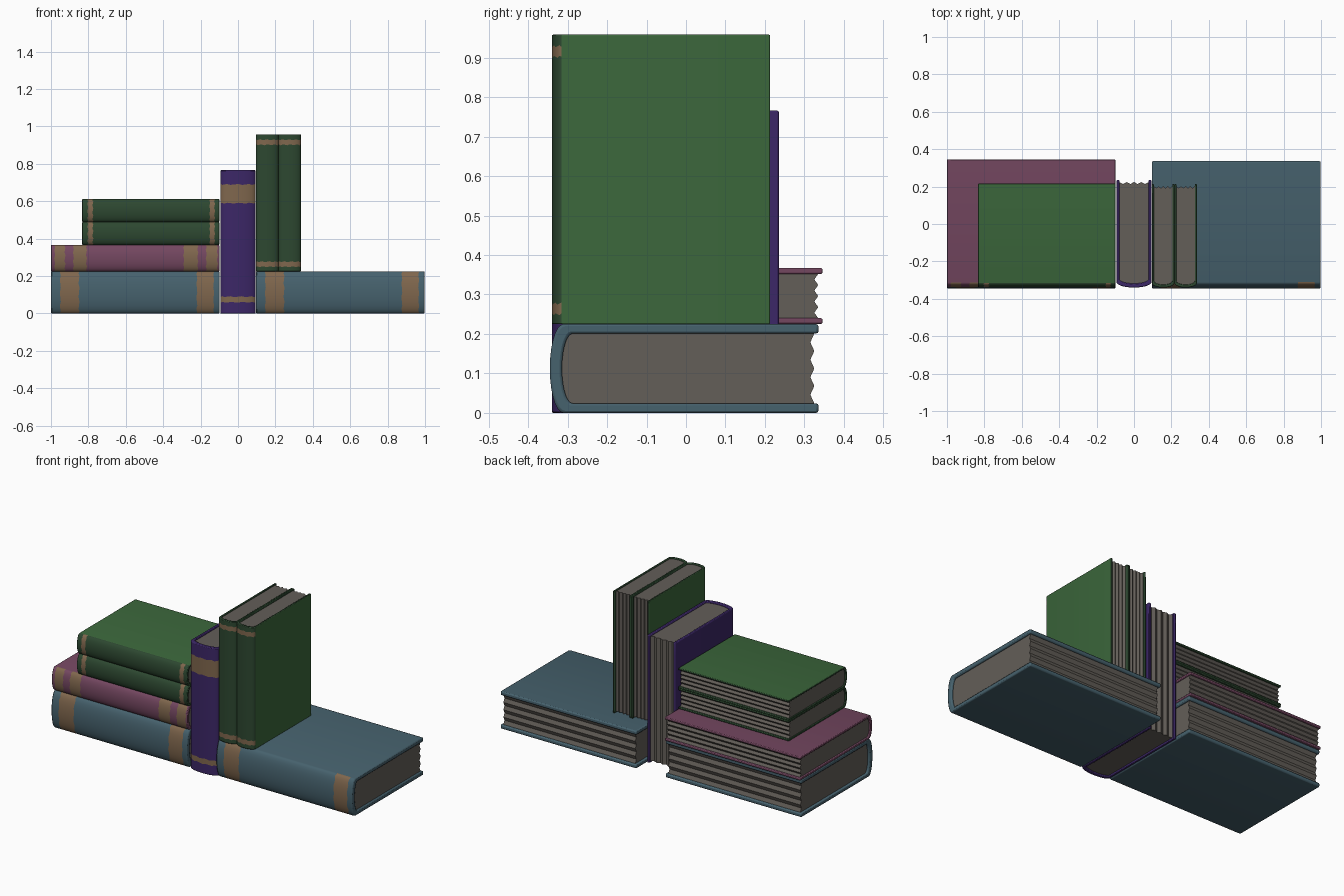
import bpy, bmesh, math

if "Cube" in bpy.data.objects:
    bpy.data.objects.remove(bpy.data.objects["Cube"])


def material(name, r, g, b):
    m = bpy.data.materials.new(name)
    m.diffuse_color = (r, g, b, 1)
    m.use_nodes = True
    m.node_tree.nodes["Principled BSDF"].inputs["Base Color"].default_value = m.diffuse_color
    return m


BLUE = material("blue cloth", 0.062, 0.122, 0.155)
PINK = material("plum cloth", 0.175, 0.063, 0.118)
GREEN = material("green board", 0.044, 0.135, 0.044)
DARK = material("dark green spine", 0.026, 0.064, 0.030)
PURPLE = material("purple cloth", 0.045, 0.020, 0.135)
TAN = material("tan band", 0.215, 0.135, 0.075)
PAPER = material("paper", 0.125, 0.112, 0.098)

ARC = 14  # segments round the spine


def loft(name, rings, place, mats, pick):
    """Skin closed rings of (u, v, w) points; caps are quads between mirrored points."""
    bm = bmesh.new()
    vs = [[bm.verts.new(place(*p)) for p in r] for r in rings]
    n = len(rings[0])
    for s in range(len(vs) - 1):
        for k in range(n):
            j = (k + 1) % n
            f = bm.faces.new((vs[s][k], vs[s][j], vs[s + 1][j], vs[s + 1][k]))
            f.material_index = pick(s, k)
    for ring in (vs[0], vs[-1]):
        if name.endswith("pages"):
            bm.faces.new(ring)
        else:
            for k in range(n // 2 - 1):
                f = bm.faces.new((ring[k], ring[k + 1], ring[n - 2 - k], ring[n - 1 - k]))
                f.material_index = pick(-1, -1)
    bmesh.ops.recalc_face_normals(bm, faces=bm.faces)
    me = bpy.data.meshes.new(name)
    bm.to_mesh(me)
    bm.free()
    for m in mats:
        me.materials.append(m)
    ob = bpy.data.objects.new(name, me)
    bpy.context.collection.objects.link(ob)
    bpy.ops.object.select_all(action='DESELECT')
    ob.select_set(True)
    bpy.context.view_layer.objects.active = ob
    bpy.ops.object.shade_smooth_by_angle(angle=math.radians(35))
    return ob


def book(name, x0, z0, length, thick, back, fore, board, bulge, bands,
         upright, spine_mat, board_mat):
    """u runs along the spine, v from spine to fore edge, w through the thickness."""
    if upright:
        place = lambda u, v, w: (x0 + w, v, z0 + u)
    else:
        place = lambda u, v, w: (x0 + u, v, z0 + w)
    root = back + bulge
    mid = thick / 2

    def arc(start, depth, half):
        pts = []
        for i in range(ARC + 1):
            t = math.pi * (i / ARC - 0.5)
            pts.append((start - depth * math.cos(t), mid + half * math.sin(t)))
        return pts

    # wrap-round cover: board, curved spine, board
    outer = [(fore, 0)] + arc(root, bulge, mid) + [(fore, thick)]
    inner = [(fore, board)] + arc(root + board, bulge * 0.8, mid - board) + [(fore, thick - board)]
    profile = outer + inner[::-1]
    cuts = [0] + [c for b in bands for c in b] + [length]
    rings = []
    for s, u in enumerate(cuts):
        edge = s in (0, len(cuts) - 1)
        rings.append([(u + (0 if edge else 0.003 * math.sin(k * 2.1 + s)), v, w)
                      for k, (v, w) in enumerate(profile)])

    def pick(s, k):
        if 1 <= k <= ARC:                      # spine: odd strips are bands
            return 1 if s % 2 == 1 else 0
        return 2 if k in (0, ARC + 1) else 0   # outer board faces

    cover = loft(name + "_cover", rings, place, [spine_mat, TAN, board_mat], pick)
    bev = cover.modifiers.new("soft edges", 'BEVEL')
    bev.width = board * 0.28
    bev.segments = 2
    bev.limit_method = 'ANGLE'
    bev.angle_limit = math.radians(50)

    # page block with a rippled fore edge
    gap = board * 0.9
    page = arc(root + board, bulge * 0.8, mid - board)
    steps = 16
    for i in range(steps + 1):
        w = thick - board - (thick - 2 * board) * i / steps
        page.append((fore - 0.016 + 0.005 * math.cos(i * math.pi / 2), w))
    ends = [[(u, v, w) for v, w in page] for u in (gap * 0.6, length - gap * 0.6)]
    loft(name + "_pages", ends, place, [PAPER], lambda s, k: 0)


# lying books
wide = [(0.05, 0.15), (0.78, 0.87)]
for side, x in (("left", -1.0), ("right", 0.096)):
    book("blue_book_" + side, x, 0, 0.902, 0.225, -0.345, 0.336, 0.024, 0.034,
         wide, False, BLUE, BLUE)
book("plum_book", -1.0, 0.225, 0.9, 0.142, -0.34, 0.346, 0.015, 0.028,
     [(0.02, 0.075), (0.12, 0.19), (0.71, 0.785), (0.83, 0.89)], False, PINK, PINK)
for i in range(2):
    book("green_flat_book_%d" % (i + 1), -0.833, 0.367 + 0.122 * i, 0.733, 0.122,
         -0.34, 0.216, 0.011, 0.025, [(0.03, 0.057), (0.682, 0.708)], False, DARK, GREEN)

# standing books
book("purple_book", -0.094, 0, 0.766, 0.188, -0.34, 0.235, 0.016, 0.03,
     [(0.06, 0.09), (0.59, 0.69)], True, PURPLE, PURPLE)
for i in range(2):
    book("green_standing_book_%d" % (i + 1), 0.096 + 0.12 * i, 0.225, 0.733, 0.12,
         -0.34, 0.213, 0.011, 0.025, [(0.025, 0.052), (0.677, 0.704)], True, DARK, GREEN)
